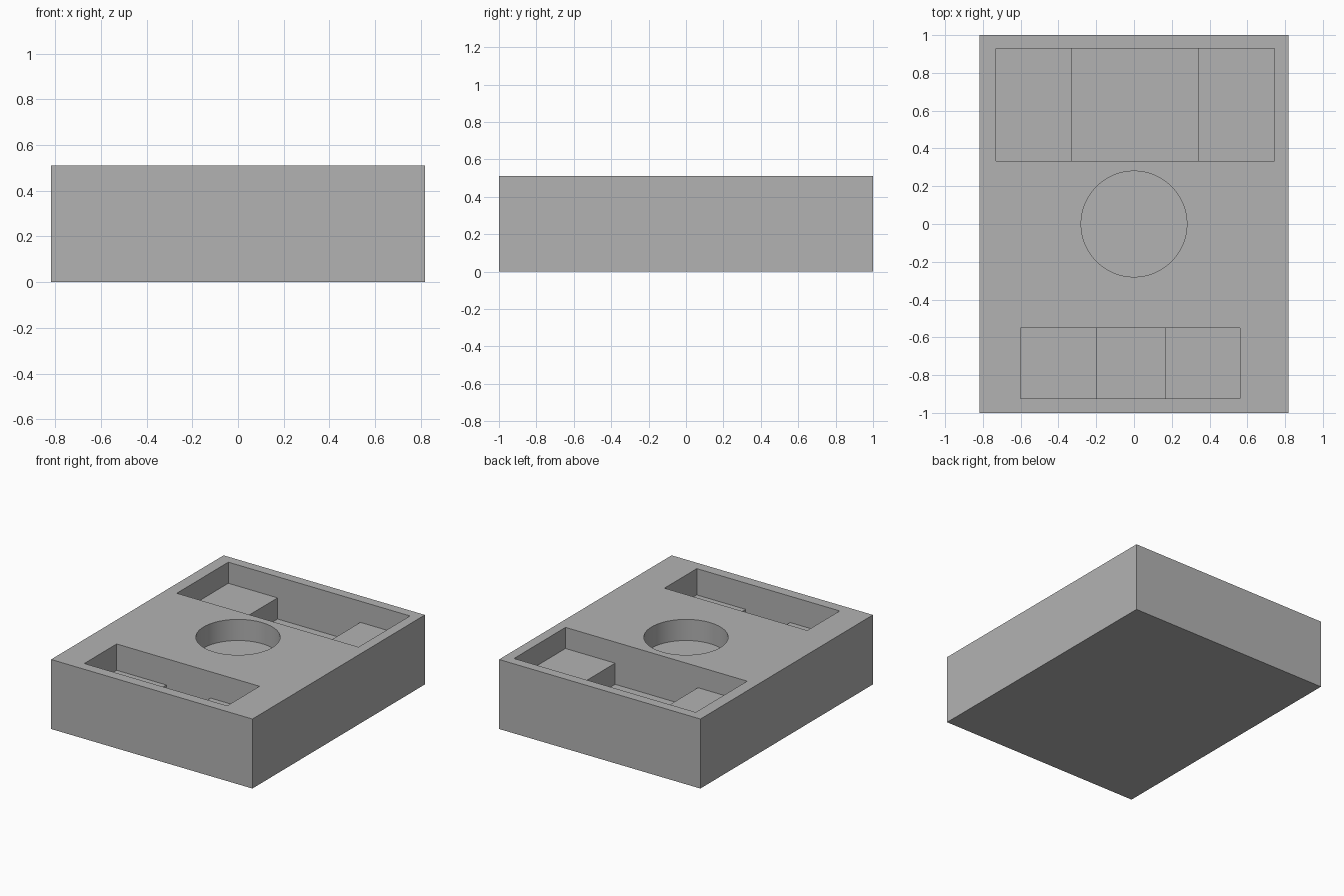
import bpy
import bmesh
import math

cube = bpy.data.objects.get("Cube")
if cube:
    bpy.data.objects.remove(cube, do_unlink=True)

WIDTH, LENGTH, HEIGHT = 1.634, 2.0, 0.51

grey = bpy.data.materials.new("plain grey")
grey.use_nodes = True
grey.diffuse_color = (0.45, 0.45, 0.45, 1)
grey.node_tree.nodes["Principled BSDF"].inputs["Base Color"].default_value = grey.diffuse_color


def extruded(name, outline, offset):
    """Solid made by sweeping a flat outline along an offset."""
    bm = bmesh.new()
    face = bm.faces.new([bm.verts.new(p) for p in outline])
    swept = bmesh.ops.extrude_face_region(bm, geom=[face])["geom"]
    moved = [v for v in swept if isinstance(v, bmesh.types.BMVert)]
    bmesh.ops.translate(bm, verts=moved, vec=offset)
    bmesh.ops.recalc_face_normals(bm, faces=bm.faces)
    mesh = bpy.data.meshes.new(name)
    bm.to_mesh(mesh)
    bm.free()
    mesh.materials.append(grey)
    obj = bpy.data.objects.new(name, mesh)
    bpy.context.collection.objects.link(obj)
    return obj


def stepped_pocket(name, x0, x1, x2, x3, y0, y1, shelf, floor):
    """Cutter with a shelf at each end and a deeper trench between them."""
    top = HEIGHT + 0.1
    profile = [(x0, top), (x0, shelf), (x1, shelf), (x1, floor),
               (x2, floor), (x2, shelf), (x3, shelf), (x3, top)]
    return extruded(name, [(x, y0, z) for x, z in profile], (0, y1 - y0, 0))


def round_pocket(name, radius, floor, sides=96):
    ring = [math.tau * i / sides for i in range(sides)]
    outline = [(radius * math.cos(a), radius * math.sin(a), floor) for a in ring]
    return extruded(name, outline, (0, 0, HEIGHT))


# Solid block
w, l = WIDTH / 2, LENGTH / 2
block = extruded("block", [(-w, -l, 0), (w, -l, 0), (w, l, 0), (-w, l, 0)], (0, 0, HEIGHT))

# Pockets sunk into the top
cutters = [
    stepped_pocket("back_pocket", -0.73, -0.33, 0.342, 0.745, 0.333, 0.93,
                   HEIGHT - 0.155, HEIGHT - 0.31),
    stepped_pocket("front_pocket", -0.60, -0.197, 0.163, 0.56, -0.925, -0.55,
                   HEIGHT - 0.193, HEIGHT - 0.345),
    round_pocket("round_pocket", 0.28, HEIGHT - 0.155),
]
bpy.ops.object.select_all(action="DESELECT")
bpy.context.view_layer.objects.active = block
block.select_set(True)
for cutter in cutters:
    cutter.hide_render = True
    cut = block.modifiers.new(cutter.name, "BOOLEAN")
    cut.operation = "DIFFERENCE"
    cut.solver = "EXACT"
    cut.object = cutter
    bpy.ops.object.modifier_apply(modifier=cut.name)
for cutter in cutters:
    bpy.data.objects.remove(cutter, do_unlink=True)

# Smooth round wall, crisp edges elsewhere
bpy.ops.object.shade_smooth_by_angle(angle=math.radians(30))
